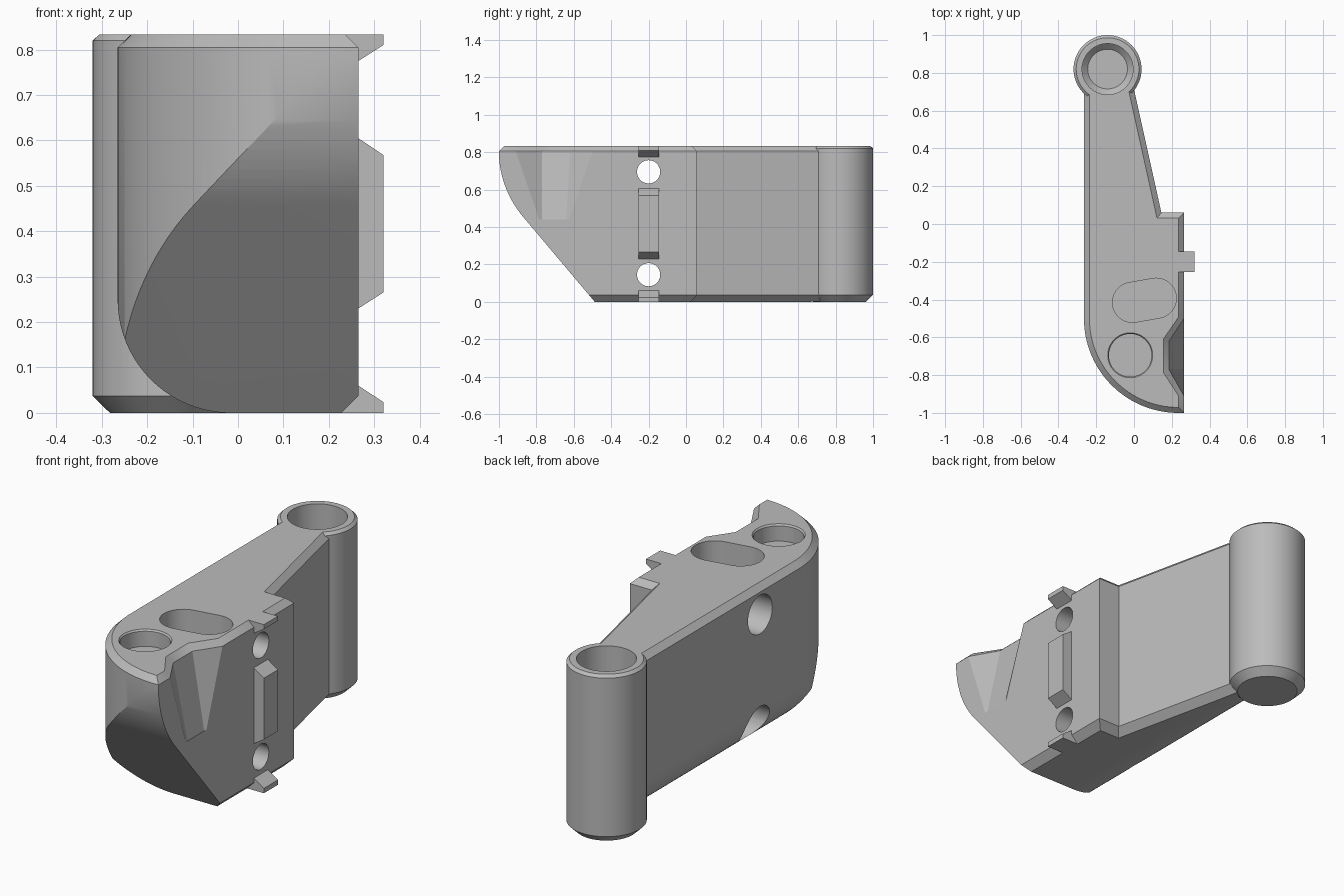
import bpy, bmesh, math
from mathutils import Vector

cube = bpy.data.objects.get("Cube")
if cube:
    bpy.data.objects.remove(cube, do_unlink=True)

grey = bpy.data.materials.new("neutral grey")
grey.use_nodes = True
grey.diffuse_color = (0.5, 0.5, 0.5, 1)
grey.node_tree.nodes["Principled BSDF"].inputs["Base Color"].default_value = (0.5, 0.5, 0.5, 1)

TOP = 0.833


def loft(name, rings):
    """Solid through equal rings of points, capped at both ends."""
    bm = bmesh.new()
    vs = [[bm.verts.new(p) for p in r] for r in rings]
    n = len(vs[0])
    for a, b in zip(vs, vs[1:]):
        for i in range(n):
            j = (i + 1) % n
            bm.faces.new((a[i], a[j], b[j], b[i]))
    bm.faces.new(vs[0][::-1])
    bm.faces.new(vs[-1])
    bmesh.ops.recalc_face_normals(bm, faces=bm.faces)
    me = bpy.data.meshes.new(name)
    bm.to_mesh(me)
    bm.free()
    me.materials.append(grey)
    ob = bpy.data.objects.new(name, me)
    bpy.context.collection.objects.link(ob)
    return ob


def arc(cx, cy, r, a0, a1, n):
    angles = [math.radians(a0 + (a1 - a0) * i / n) for i in range(n + 1)]
    return [(cx + r * math.cos(a), cy + r * math.sin(a)) for a in angles]


def circle(cx, cy, r, n=64):
    return arc(cx, cy, r, 0, 360, n)[:-1]


def flat(pts, z):
    return [(x, y, z) for x, y in pts]


def inset(pts, d):
    """Mitred inward offset of a counter-clockwise outline."""
    out = []
    for i, p in enumerate(pts):
        p = Vector(p)
        e0 = (p - Vector(pts[i - 1])).normalized()
        e1 = (Vector(pts[(i + 1) % len(pts)]) - p).normalized()
        n0, n1 = Vector((-e0.y, e0.x)), Vector((-e1.y, e1.x))
        out.append(tuple(p + (n0 + n1) * d / (1 + n0.dot(n1))))
    return out


def turned(name, cx, cy, profile):
    return loft(name, [flat(circle(cx, cy, r), z) for r, z in profile])


def combine(target, tool, op="DIFFERENCE"):
    m = target.modifiers.new(op.title(), "BOOLEAN")
    m.operation, m.solver, m.object = op, "EXACT", tool
    bpy.context.view_layer.update()
    dg = bpy.context.evaluated_depsgraph_get()
    me = bpy.data.meshes.new_from_object(target.evaluated_get(dg))
    target.modifiers.clear()
    target.data = me
    bpy.data.objects.remove(tool, do_unlink=True)


# Arm: outline with chamfered top and bottom edges
outline = [(0.265, -1), (0.265, 0.06), (0.145, 0.06), (-0.008, 0.75), (-0.265, 0.75)]
outline += arc(0.235, -0.5, 0.5, 180, 270, 32)
body = loft("arm_body", [flat(inset(outline, 0.037), 0), flat(outline, 0.037),
                         flat(outline, 0.805), flat(inset(outline, 0.029), TOP)])

# Sloping underside of the nose
slope = arc(-0.45, 0.81, 0.551, 180, 220, 16)
slope += [(-0.446, -0.05), (-1.2, -0.05), (-1.2, 0.81)]
combine(body, loft("nose_cutter", [[(x, y, z) for y, z in slope] for x in (-0.6, 0.6)]))

# Rounded lower edge along the flat side
fillet = arc(-0.015, 0.25, 0.2502, 180, 270, 20) + [(-0.015, -0.1), (-0.4, -0.1), (-0.4, 0.25)]
combine(body, loft("fillet_cutter", [[(x, y, z) for x, z in fillet] for y in (-1.3, 1.2)]))

# Tapering notch beside the nose, with its chamfered rim
notch = [(0.265, -0.5), (0.185, -0.62), (0.185, -0.77), (0.265, -0.91)]
low = [(0.265, -0.625), (0.263, -0.64), (0.263, -0.77), (0.265, -0.785)]
edge = [(0.4, -0.91), (0.4, -0.5)]
low_edge = [(0.4, -0.785), (0.4, -0.625)]
rim = [(0.265, -0.45), (0.155, -0.61), (0.155, -0.785), (0.265, -0.955), (0.4, -0.955), (0.4, -0.45)]
combine(body, loft("notch_cutter", [flat(low + low_edge, 0.44), flat(notch + edge, 0.805),
                                    flat(rim, TOP), flat(rim, 0.9)]))

# Hinge barrel at the end
hx, hy = -0.14, 0.82
combine(body, turned("hinge_barrel", hx, hy,
                     [(0.142, 0), (0.18, 0.037), (0.18, 0.82), (0.166, TOP)]), "UNION")
combine(body, turned("hinge_bore", hx, hy, [(0.105, 0.15), (0.135, 0.18), (0.135, 0.9)]))

# Round pocket and slanted slot in the top
combine(body, turned("round_pocket", -0.02, -0.695,
                     [(0.113, 0.75), (0.113, 0.825), (0.119, TOP), (0.119, 0.9)]))
slot = arc(-0.008, -0.415, 0.106, 100, 280, 24) + arc(0.118, -0.393, 0.106, -80, 100, 24)
combine(body, loft("slot_pocket", [flat(slot, z) for z in (0.55, 0.9)]))

# Cross holes, counterbored on the flat side
for z in (0.695, 0.145):
    for r, x0, x1 in ((0.062, -0.6, 0.6), (0.095, -0.6, -0.12)):
        ring = circle(-0.2, z, r, 48)
        combine(body, loft("screw_hole", [[(x, a, b) for a, b in ring] for x in (x0, x1)]))

# Locating tabs on the mounting face
tabs = [
    [(0.2, 0.775), (0.265, 0.775), (0.32, 0.81), (0.32, TOP), (0.2, TOP)],
    [(0.2, 0.23), (0.265, 0.23), (0.32, 0.265), (0.32, 0.568), (0.265, 0.605), (0.2, 0.605)],
    [(0.2, 0), (0.32, 0), (0.32, 0.024), (0.265, 0.06), (0.2, 0.06)],
]
for tab in tabs:
    combine(body, loft("tab", [[(x, y, z) for x, z in tab] for y in (-0.255, -0.145)]), "UNION")

# Smooth the curved walls, keep the edges crisp
bpy.ops.object.select_all(action="DESELECT")
body.select_set(True)
bpy.context.view_layer.objects.active = body
bpy.ops.object.shade_smooth_by_angle(angle=math.radians(25))
